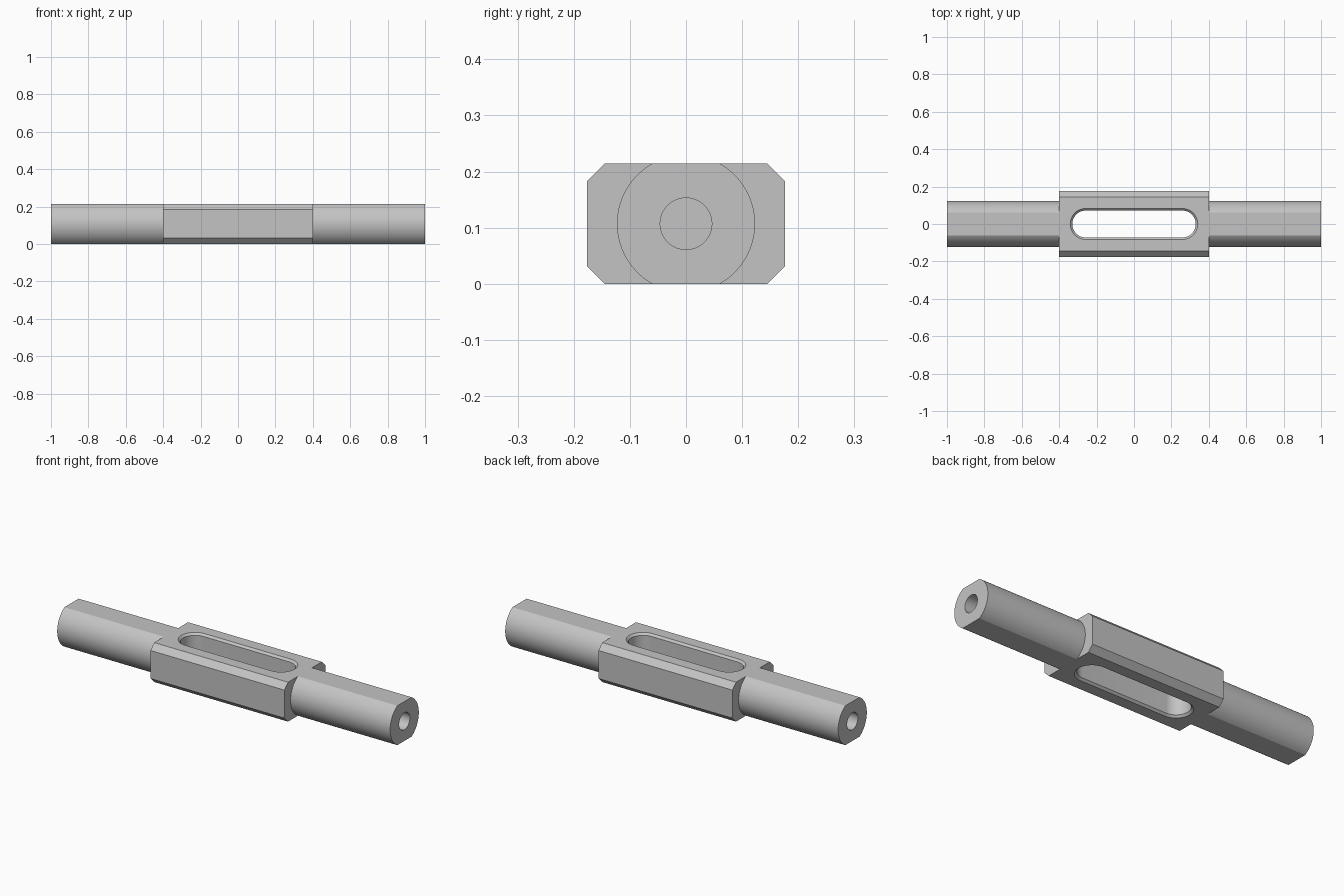
import bpy, bmesh
from math import sin, cos, asin, tan, pi, radians

if "Cube" in bpy.data.objects:
    bpy.data.objects.remove(bpy.data.objects["Cube"])

HALF_Z = 0.107                        # half the thickness between the flats
BODY_X, BODY_Y, CHAMFER = 0.402, 0.176, 0.031
SHAFT_R, HOLE_R, HOLE_DEPTH = 0.123, 0.046, 0.4
SLOT_X, SLOT_Y, RIM = 0.33, 0.072, 0.011

steel = bpy.data.materials.new("grey_steel")
steel.use_nodes = True
COLOUR = (0.55, 0.55, 0.55, 1)
steel.diffuse_color = COLOUR
steel.node_tree.nodes["Principled BSDF"].inputs["Base Color"].default_value = COLOUR


def loft(name, rings, cap_start, cap_end):
    """Skin a series of equal-length point rings."""
    bm = bmesh.new()
    loops = [[bm.verts.new(p) for p in ring] for ring in rings]
    for a, b in zip(loops, loops[1:]):
        for i in range(len(a)):
            j = (i + 1) % len(a)
            bm.faces.new((a[i], a[j], b[j], b[i]))
    if cap_start:
        bm.faces.new(loops[0][::-1])
    if cap_end:
        bm.faces.new(loops[-1])
    bmesh.ops.recalc_face_normals(bm, faces=bm.faces)
    mesh = bpy.data.meshes.new(name)
    bm.to_mesh(mesh)
    bm.free()
    mesh.materials.append(steel)
    obj = bpy.data.objects.new(name, mesh)
    obj.location.z = HALF_Z
    bpy.context.collection.objects.link(obj)
    return obj


def activate(obj):
    bpy.ops.object.select_all(action='DESELECT')
    obj.select_set(True)
    bpy.context.view_layer.objects.active = obj


def smooth(obj):
    activate(obj)
    bpy.ops.object.shade_smooth_by_angle(angle=radians(20))


# Central body: chamfered bar
inner_y, inner_z = BODY_Y - CHAMFER, HALF_Z - CHAMFER
section = [(BODY_Y, inner_z), (inner_y, HALF_Z), (-inner_y, HALF_Z), (-BODY_Y, inner_z),
           (-BODY_Y, -inner_z), (-inner_y, -HALF_Z), (inner_y, -HALF_Z), (BODY_Y, -inner_z)]
body = loft("body", [[(x, y, z) for y, z in section] for x in (-BODY_X, BODY_X)], True, True)


# Rounded slot with bevelled rims, cut through the body
def slot_ring(grow, z, steps=24):
    r, cx = SLOT_Y + grow, SLOT_X - SLOT_Y
    return [(side * (cx + r * cos(a)), side * r * sin(a), z)
            for side in (1, -1)
            for a in [-pi / 2 + pi * i / steps for i in range(steps + 1)]]


OVER = 0.02
levels = [(RIM + OVER, -HALF_Z - OVER), (0, RIM - HALF_Z),
          (0, HALF_Z - RIM), (RIM + OVER, HALF_Z + OVER)]
cutter = loft("slot_cutter", [slot_ring(g, z) for g, z in levels], True, True)
cutter.hide_render = True
cut = body.modifiers.new("slot", 'BOOLEAN')
cut.operation, cut.solver, cut.object = 'DIFFERENCE', 'EXACT', cutter
activate(body)
bpy.ops.object.modifier_apply(modifier="slot")
bpy.data.objects.remove(cutter)
smooth(body)

# Shafts: round bars with two flats and a blind bore in the end
corner = asin(HALF_Z / SHAFT_R)
ARC, FLAT = 28, 10
angles = []
for turn in (0, pi):
    angles += [turn - corner + 2 * corner * i / ARC for i in range(ARC)]
    angles += [turn + corner + (pi - 2 * corner) * i / FLAT for i in range(FLAT)]


def flatted(x):
    ring = []
    for a in angles:
        r = min(SHAFT_R, HALF_Z / max(abs(sin(a)), 0.001))
        ring.append((x, r * cos(a), r * sin(a)))
    return ring


def bore(x):
    return [(x, HOLE_R * cos(a), HOLE_R * sin(a)) for a in angles]


for side, name in ((1, "left_shaft"), (-1, "right_shaft")):
    tip, floor = side, side * (1 - HOLE_DEPTH)
    shaft = loft(name, [flatted(side * BODY_X), flatted(tip), bore(tip), bore(floor)],
                 False, True)
    smooth(shaft)
